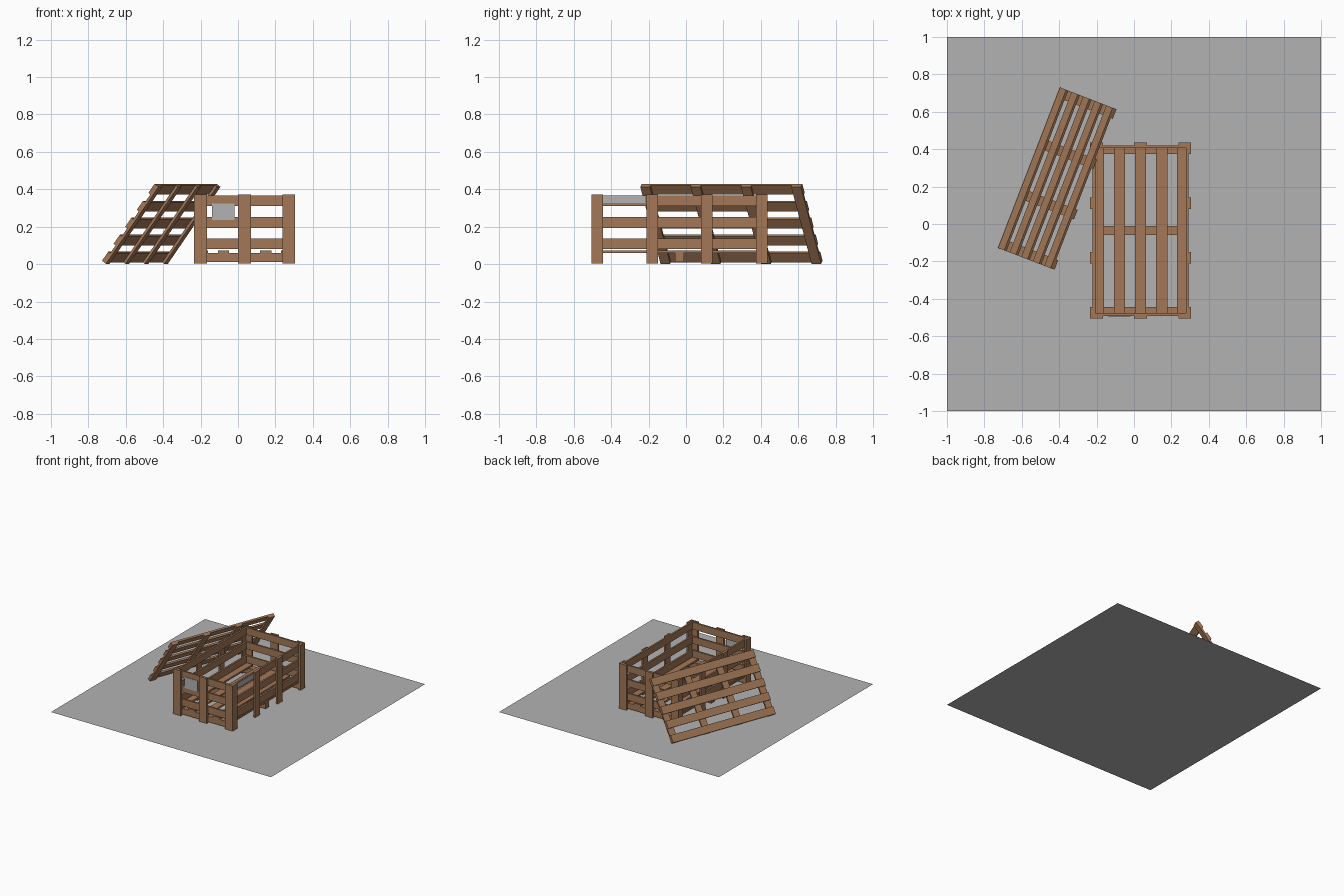
import bpy, math
from mathutils import Matrix, Vector

cube = bpy.data.objects.get("Cube")
if cube:
    bpy.data.objects.remove(cube, do_unlink=True)


def material(name, rgb):
    m = bpy.data.materials.new(name)
    m.use_nodes = True
    m.diffuse_color = (*rgb, 1)
    m.node_tree.nodes["Principled BSDF"].inputs["Base Color"].default_value = (*rgb, 1)
    return m


wood = material("warm wood", (0.36, 0.185, 0.095))
grey = material("light grey", (0.45, 0.45, 0.45))


def box(name, xs, ys, zs, mat=wood, frame=Matrix()):
    """Board spanning the given ranges, placed in an optional frame."""
    lo, hi = Vector((xs[0], ys[0], zs[0])), Vector((xs[1], ys[1], zs[1]))
    bpy.ops.mesh.primitive_cube_add(size=1)
    ob = bpy.context.object
    ob.name = name
    size = Matrix.Diagonal((*(hi - lo), 1))
    ob.data.transform(frame @ Matrix.Translation((lo + hi) / 2) @ size)
    ob.data.materials.append(mat)
    return ob


# Ground sheet
bpy.ops.mesh.primitive_plane_add(size=2)
ground = bpy.context.object
ground.name = "ground_sheet"
ground.data.materials.append(grey)

# Crate extents and board sizes
X0, X1, Y0, Y1 = -0.235, 0.305, -0.505, 0.435
T, W, TOP = 0.014, 0.062, 0.372
SLAT_Z = [0.08, 0.193, 0.31]


def spread(a, b, n, w):
    """Start positions of n boards of width w spaced evenly from a to b."""
    return [a + (b - a - w) * i / (n - 1) for i in range(n)]


# Front and back walls: three uprights outside three slats
for side, y, inner in (("front", Y0, 1), ("back", Y1, -1)):
    outer = sorted((y, y + inner * T))
    inside = sorted((y + inner * T, y + inner * 2 * T))
    for x in spread(X0, X1, 3, 0.068):
        box(side + "_upright", (x, x + 0.068), outer, (0.002, TOP))
    for z in SLAT_Z:
        box(side + "_slat", (X0 + T, X1 - T), inside, (z, z + 0.058))

# Side walls: four uprights outside three slats
for side, x, inner in (("left", X1, -1), ("right", X0, 1)):
    outer = sorted((x, x + inner * T))
    inside = sorted((x + inner * T, x + inner * 2 * T))
    for y in spread(Y0, Y1, 4, W):
        box(side + "_upright", outer, (y, y + W), (0.002, TOP))
    for z in SLAT_Z:
        box(side + "_slat", inside, (Y0 + T, Y1 - T), (z, z + 0.058))

# Floor: boards on three cross beams
for y in spread(Y0 + T, Y1 - T, 3, 0.048):
    box("floor_beam", (X0 + T, X1 - T), (y, y + 0.048), (0.012, 0.06))
for x in spread(X0 + T, X1 - T, 5, 0.06):
    box("floor_board", (x, x + 0.06), (Y0 + T, Y1 - T), (0.06, 0.074))

# Blank labels on the front and left walls
box("front_label", (-0.14, -0.02), (Y0 + T - 0.004, Y0 + T - 0.001), (0.235, 0.325), grey)
box("left_label", (X1 - T + 0.001, X1 - T + 0.004), (-0.445, -0.22), (0.328, 0.364), grey)

# Lid leaning on the crate: local x along it, y up the slope, z outward
LENGTH, RISE = 0.92, 0.51
along = Vector((0.36, 0.933, 0)).normalized()
level = Vector((along.y, -along.x, 0))
tilt = math.radians(53.8)
slope = level * math.cos(tilt) + Vector((0, 0, math.sin(tilt)))
normal = Vector((0, 0, math.cos(tilt))) - level * math.sin(tilt)
lid = Matrix.Translation((-0.727, -0.128, 0.018)) @ Matrix((along, slope, normal)).transposed().to_4x4()
for v in spread(0, RISE, 5, 0.06):
    box("lid_slat", (0, LENGTH), (v, v + 0.06), (-T, 0), wood, lid)
for u in spread(0, LENGTH, 4, 0.055):
    box("lid_batten", (u, u + 0.055), (0, RISE), (-2 * T, -T), wood, lid)

# Left-handed lid frame: turn faces outward
for ob in bpy.data.objects:
    if ob.name.startswith("lid_"):
        ob.data.flip_normals()
